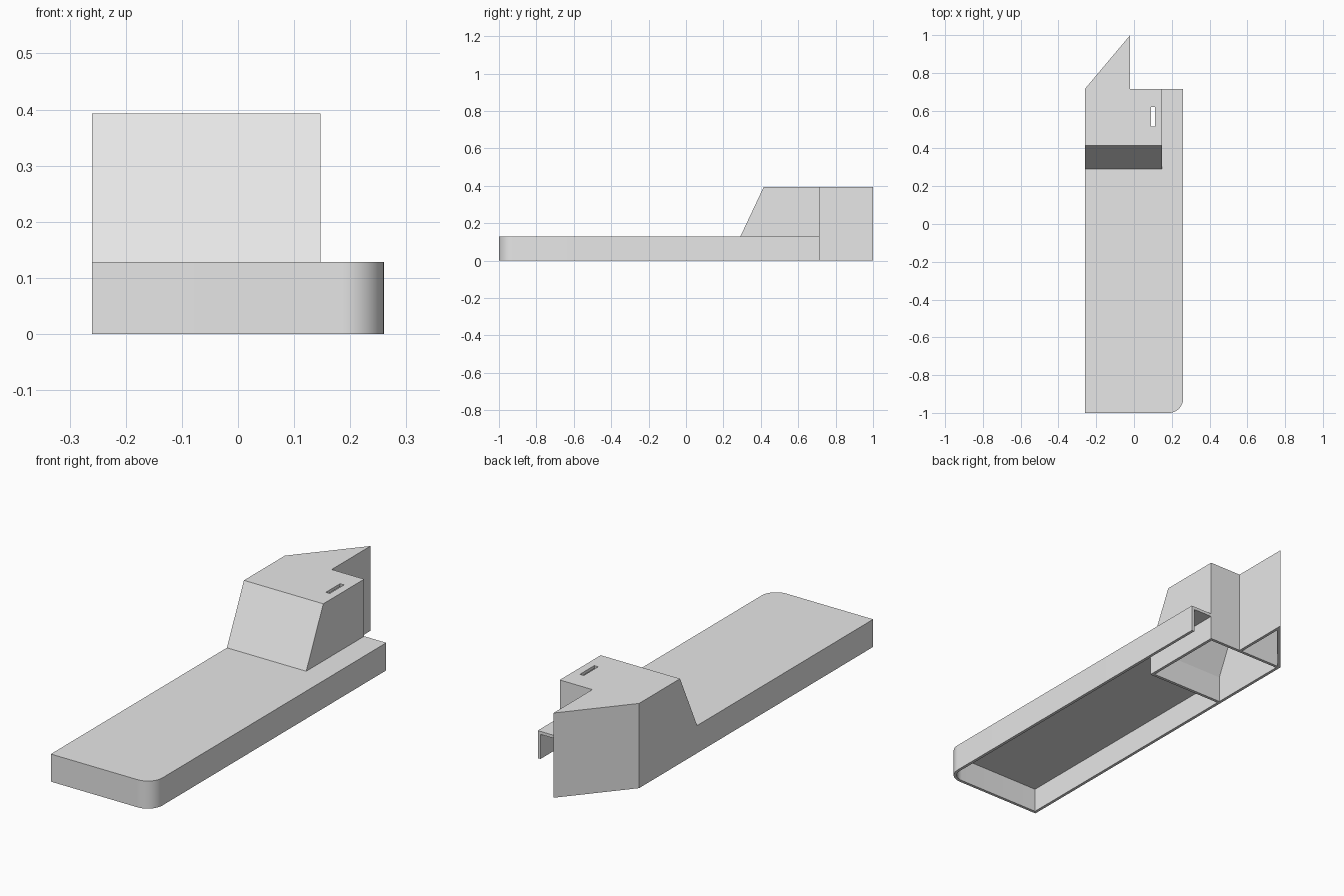
import bpy
import bmesh
import math
from mathutils import Vector

WALL = 0.014      # sheet thickness
OVER = -0.05      # negative inset: cutter overshoots an open side
TRAY_TOP, BLOCK_TOP = 0.128, 0.393
LEFT, RIGHT, BACK = 0.26, -0.26, 0.715
BLOCK_SIDE = 0.147

cube = bpy.data.objects.get("Cube")
if cube:
    bpy.data.objects.remove(cube, do_unlink=True)

grey = bpy.data.materials.new("light_grey")
grey.use_nodes = True
grey.diffuse_color = (0.8, 0.8, 0.8, 1)
grey.node_tree.nodes["Principled BSDF"].inputs["Base Color"].default_value = (0.8, 0.8, 0.8, 1)


def prism(name, outline, low, high, along_x=False):
    """Extrude a counter-clockwise outline along z, or a (y, z) outline along x."""
    bm = bmesh.new()
    place = (lambda u, v, w: (w, u, v)) if along_x else (lambda u, v, w: (u, v, w))
    rings = [[bm.verts.new(place(u, v, w)) for u, v in outline] for w in (low, high)]
    bm.faces.new(rings[0][::-1])
    bm.faces.new(rings[1])
    n = len(outline)
    for i in range(n):
        j = (i + 1) % n
        bm.faces.new((rings[0][i], rings[0][j], rings[1][j], rings[1][i]))
    mesh = bpy.data.meshes.new(name)
    bm.to_mesh(mesh)
    bm.free()
    mesh.materials.append(grey)
    obj = bpy.data.objects.new(name, mesh)
    bpy.context.collection.objects.link(obj)
    return obj


def inset(outline, open_edges):
    """Move every edge inward by the wall, and open edges outward."""
    pts = [Vector(p) for p in outline]
    n = len(pts)
    lines = []
    for i in range(n):
        d = (pts[(i + 1) % n] - pts[i]).normalized()
        normal = Vector((-d.y, d.x))
        lines.append((normal, normal.dot(pts[i]) + (OVER if i in open_edges else WALL)))
    result = []
    for i in range(n):
        (a, c), (b, e) = lines[i - 1], lines[i]
        det = a.x * b.y - a.y * b.x
        result.append(((c * b.y - e * a.y) / det, (a.x * e - b.x * c) / det))
    return result


def cut(target, cutter):
    mod = target.modifiers.new("cut", "BOOLEAN")
    mod.operation, mod.solver, mod.object = "DIFFERENCE", "EXACT", cutter
    bpy.ops.object.select_all(action="DESELECT")
    bpy.context.view_layer.objects.active = target
    target.select_set(True)
    bpy.ops.object.modifier_apply(modifier=mod.name)
    bpy.data.objects.remove(cutter, do_unlink=True)


# Long tray: one rounded front corner, open underneath and at the back
radius = 0.075
tray_outline = [(RIGHT, BACK), (RIGHT, -1)]
for k in range(13):
    a = math.radians(-90 + 90 * k / 12)
    tray_outline.append((LEFT - radius + radius * math.cos(a),
                         -1 + radius + radius * math.sin(a)))
tray_outline.append((LEFT, BACK))
tray = prism("tray", tray_outline, 0, TRAY_TOP)
back_edge = len(tray_outline) - 1
cut(tray, prism("tray_cutter", inset(tray_outline, {back_edge}), OVER, TRAY_TOP - WALL))

# Raised block: sloped front, walls reaching the ground, open underneath
block_profile = [(0.29, 0), (BACK, 0), (BACK, BLOCK_TOP), (0.415, BLOCK_TOP), (0.29, TRAY_TOP)]
below = [(0.29, OVER), (BACK - OVER, OVER)]
passage = below + [(BACK - OVER, BLOCK_TOP)] + block_profile[3:]
cut(tray, prism("passage_cutter", passage, RIGHT + OVER, BLOCK_SIDE, True))
block = prism("raised_block", block_profile, RIGHT, BLOCK_SIDE, True)
cut(block, prism("block_cutter", inset(block_profile, {0}),
                 RIGHT + WALL, BLOCK_SIDE - WALL, True))

# Slot through the block's roof
slot = [(0.09, 0.515), (0.11, 0.515), (0.11, 0.62), (0.09, 0.62)]
cut(block, prism("slot_cutter", slot, TRAY_TOP, BLOCK_TOP - OVER))

# Pointed rear wedge, closed off by the block's back wall
wedge_outline = [(RIGHT, BACK), (-0.02, BACK), (-0.02, 1)]
wedge = prism("rear_wedge", wedge_outline, 0, BLOCK_TOP)
cut(wedge, prism("wedge_cutter", inset(wedge_outline, {0}), OVER, BLOCK_TOP - WALL))

# Smooth the rounded corner only
bpy.ops.object.select_all(action="DESELECT")
for obj in (tray, block, wedge):
    obj.select_set(True)
bpy.context.view_layer.objects.active = tray
bpy.ops.object.shade_smooth_by_angle(angle=math.radians(25))
